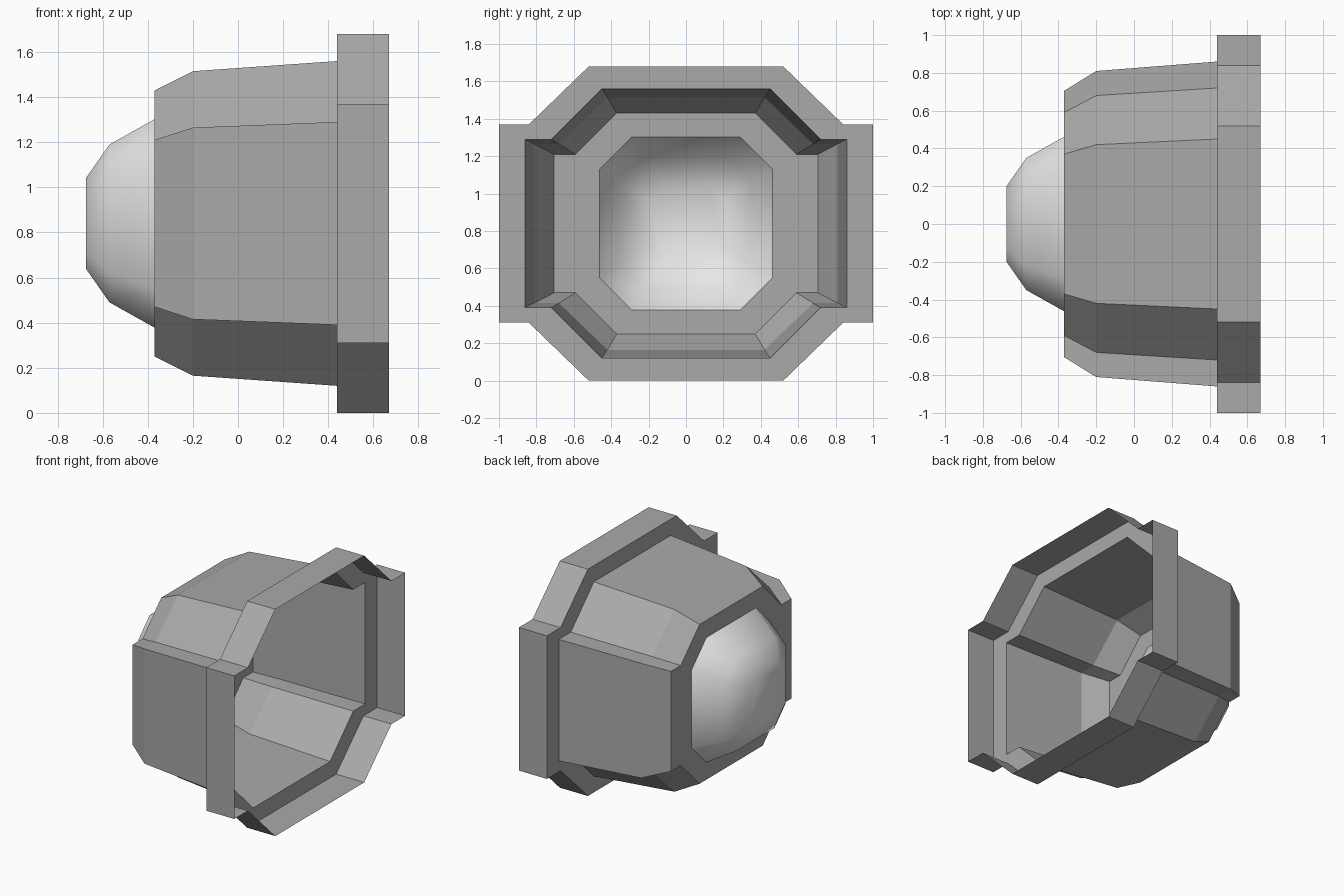
import bpy
import bmesh

cube = bpy.data.objects.get("Cube")
if cube:
    bpy.data.objects.remove(cube, do_unlink=True)

MID = 0.84  # height of the housing axis


def material(name, value):
    mat = bpy.data.materials.new(name)
    mat.use_nodes = True
    colour = (value, value, value, 1)
    mat.diffuse_color = colour
    mat.node_tree.nodes["Principled BSDF"].inputs["Base Color"].default_value = colour
    return mat


def mirrored(quarter):
    """Complete a closed outline from its upper right quarter."""
    half = quarter + [(-y, z) for y, z in reversed(quarter)]
    return half + [(y, -z) for y, z in reversed(half)]


def notched(side, side_z, shoulder, top_y, top):
    return mirrored([(side, side_z), (shoulder, side_z), (top_y, top)])


def octagon(size, flat):
    return mirrored([(size, flat), (flat, size)])


def loft(name, sections, mat, cap=False, smooth=False):
    """Join outlines placed along x into an open shell."""
    bm = bmesh.new()
    rings = [[bm.verts.new((x, y, z + MID)) for y, z in outline] for x, outline in sections]
    for a, b in zip(rings, rings[1:]):
        for i in range(len(a)):
            j = (i + 1) % len(a)
            bm.faces.new((a[i], a[j], b[j], b[i]))
    if cap:
        bm.faces.new(rings[-1])
    for face in bm.faces:
        face.smooth = smooth
    mesh = bpy.data.meshes.new(name)
    bm.to_mesh(mesh)
    bm.free()
    mesh.materials.append(mat)
    obj = bpy.data.objects.new(name, mesh)
    bpy.context.collection.objects.link(obj)
    return obj


grey = material("housing grey", 0.40)
light = material("lens light grey", 0.80)

rim = notched(1.0, 0.53, 0.84, 0.52, 0.84)
mouth = notched(0.86, 0.45, 0.72, 0.45, 0.72)
shoulder = notched(0.81, 0.425, 0.68, 0.42, 0.675)
nose = notched(0.705, 0.37, 0.59, 0.37, 0.59)
opening = octagon(0.462, 0.29)

# Open flange with its step, and the tapering wall
loft("flange", [(0.67, rim), (0.44, rim), (0.44, mouth)], grey)
loft("housing", [(0.44, mouth), (-0.20, shoulder), (-0.37, nose)], grey)

# Flat ring around the lens: each notch corner meets the nearest opening corner
inner = mirrored([(0.462, 0.29), (0.376, 0.376), (0.29, 0.462)])
loft("nose_ring", [(-0.37, nose), (-0.37, inner)], grey)

# Rounded lens
loft("lens", [(-0.37, opening), (-0.57, octagon(0.35, 0.22)),
              (-0.675, octagon(0.20, 0.125))], light, cap=True, smooth=True)
